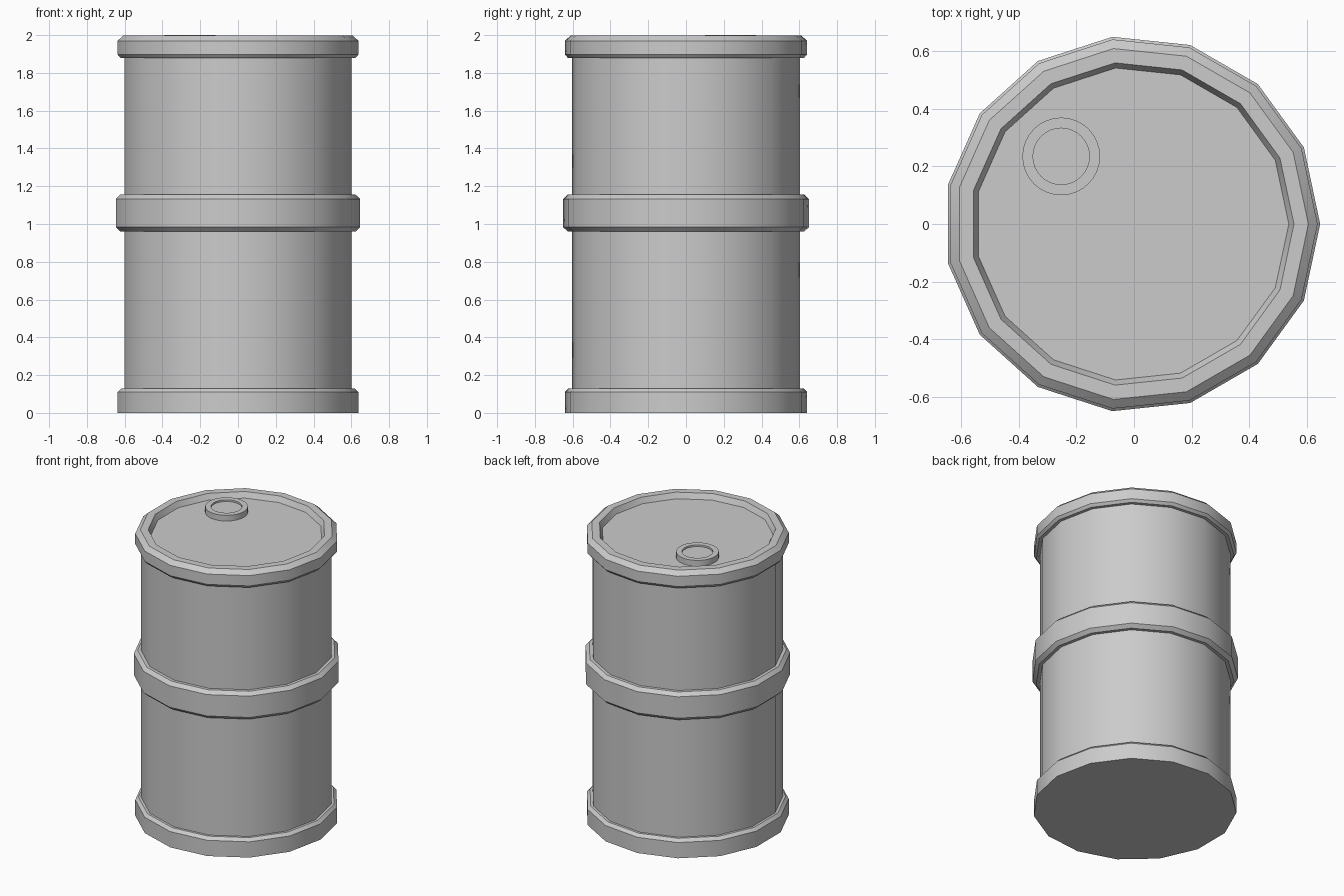
import bpy, bmesh, math

if "Cube" in bpy.data.objects:
    bpy.data.objects.remove(bpy.data.objects["Cube"])

CX = -0.007  # a 15-gon is not symmetric in x, so its axis sits slightly left


def lathe(name, profile, sides, x=CX, y=0.0):
    """Revolve (radius, z) points listed bottom to top; radius 0 closes to a pole."""
    bm = bmesh.new()
    rings = []
    for r, z in profile:
        if r == 0:
            rings.append([bm.verts.new((0, 0, z))] * sides)
        else:
            rings.append([bm.verts.new((r * math.cos(2 * math.pi * i / sides),
                                        r * math.sin(2 * math.pi * i / sides), z))
                          for i in range(sides)])
    for lo, hi in zip(rings, rings[1:]):
        if lo[0] is lo[1]:
            bm.faces.new(hi[::-1])
        elif hi[0] is hi[1]:
            bm.faces.new(lo)
        else:
            for i in range(sides):
                j = (i + 1) % sides
                bm.faces.new((lo[i], lo[j], hi[j], hi[i]))
    # poles are filled with single flat faces, so drop the unused pole vertices
    bmesh.ops.delete(bm, geom=[v for v in bm.verts if not v.link_faces], context='VERTS')
    me = bpy.data.meshes.new(name)
    bm.to_mesh(me)
    bm.free()
    ob = bpy.data.objects.new(name, me)
    ob.location = (x, y, 0)
    bpy.context.collection.objects.link(ob)
    bpy.ops.object.select_all(action='DESELECT')
    ob.select_set(True)
    bpy.context.view_layer.objects.active = ob
    bpy.ops.object.shade_smooth_by_angle(angle=math.radians(30))
    return ob


SIDES = 15
BODY = 0.608

# Barrel walls
lathe("lower_wall", [(BODY, 0.13), (BODY, 0.96)], SIDES)
lathe("upper_wall", [(BODY, 1.155), (BODY, 1.88)], SIDES)

# Base with closed bottom and chamfered upper edge
lathe("base_ring", [(0, 0), (0.645, 0), (0.645, 0.11), (0.625, 0.13), (BODY, 0.13)], SIDES)

# Middle hoop, chamfered on both edges
lathe("middle_hoop", [(BODY, 0.96), (0.63, 0.96), (0.654, 0.983), (0.654, 1.132),
                      (0.63, 1.155), (BODY, 1.155)], SIDES)

# Top rim with sloped inner wall and sunken lid
lathe("top_rim_and_lid", [(BODY, 1.88), (0.63, 1.88), (0.645, 1.898), (0.645, 1.97),
                          (0.613, 1.998), (0.563, 1.998), (0.545, 1.96), (0, 1.96)], SIDES)

# Round filler cap with shallow recess
lathe("filler_cap", [(0.135, 1.96), (0.135, 2.0), (0.098, 2.0), (0.098, 1.988),
                     (0, 1.988)], 32, -0.253, 0.235)
